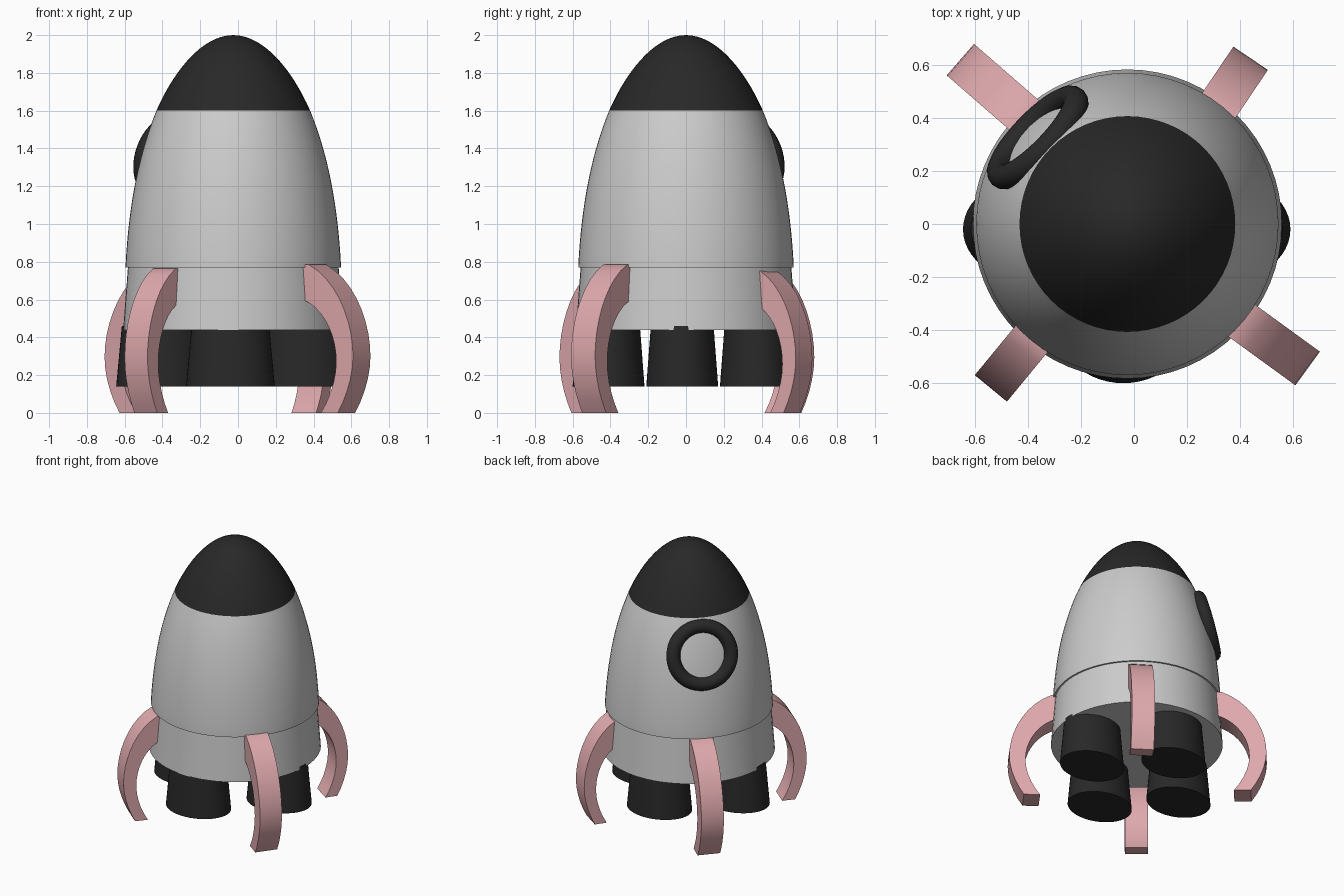
import bpy, bmesh, math
from mathutils import Vector, Matrix
from mathutils.geometry import interpolate_bezier

if "Cube" in bpy.data.objects:
    bpy.data.objects.remove(bpy.data.objects["Cube"])

AXIS = Vector((-0.025, 0, 0))


def material(name, rgb):
    m = bpy.data.materials.new(name)
    m.diffuse_color = (*rgb, 1)
    m.use_nodes = True
    m.node_tree.nodes["Principled BSDF"].inputs["Base Color"].default_value = m.diffuse_color
    return m


DARK = material("charcoal", (0.02, 0.021, 0.02))
PINK = material("dusty_pink", (0.74, 0.40, 0.42))


def finish(ob, name, mat=None, angle=35):
    ob.name = ob.data.name = name
    if mat:
        ob.data.materials.append(mat)
    bpy.ops.object.select_all(action='DESELECT')
    ob.select_set(True)
    bpy.context.view_layer.objects.active = ob
    bpy.ops.object.shade_smooth_by_angle(angle=math.radians(angle))
    return ob


def from_bmesh(bm, name, mat=None):
    bmesh.ops.recalc_face_normals(bm, faces=bm.faces)
    me = bpy.data.meshes.new(name)
    bm.to_mesh(me)
    bm.free()
    ob = bpy.data.objects.new(name, me)
    bpy.context.collection.objects.link(ob)
    return finish(ob, name, mat)


def lathe(name, profile, mat=None, steps=64):
    bm = bmesh.new()
    vs = [bm.verts.new(AXIS + Vector((r, 0, z))) for r, z in profile]
    es = [bm.edges.new(p) for p in zip(vs, vs[1:])]
    bmesh.ops.spin(bm, geom=vs + es, cent=AXIS, axis=(0, 0, 1),
                   angle=math.tau, steps=steps)
    bmesh.ops.remove_doubles(bm, verts=bm.verts, dist=0.0005)
    return from_bmesh(bm, name, mat)


def bezier(*pts, n=10):
    return [tuple(p) for p in interpolate_bezier(*[Vector(p) for p in pts], n)]


# Hull, nose cap and lower skirt
lathe("hull", [(0, 0.77), (0.57, 0.77)]
      + bezier((0.57, 0.785), (0.555, 1.07), (0.51, 1.35), (0.407, 1.60), n=16)
      + [(0, 1.60)])
lathe("nose_cap", [(0, 1.60)]
      + bezier((0.407, 1.60), (0.31, 1.82), (0.16, 2.0), (0, 2.0), n=16), DARK)
lathe("skirt", [(0, 0.78), (0.557, 0.78), (0.583, 0.44), (0, 0.44)])

# Four flared engines, wider in x than in y
engines = {"left": (-0.41, -0.02), "right": (0.355, -0.02),
           "front": (-0.04, -0.41), "back": (-0.04, 0.37)}
for side, (x, y) in engines.items():
    bpy.ops.mesh.primitive_cone_add(vertices=48, radius1=0.235, radius2=0.205,
                                    depth=0.32, location=(x, y, 0.30))
    ob = bpy.context.object
    ob.scale = (1, 0.81, 1)
    finish(ob, side + "_engine", DARK)

# Claw-shaped legs: side profile (distance inward from outermost point, height)
OUTER = ([(-0.36, 0.785)]
         + bezier((-0.29, 0.785), (-0.1, 0.7), (0, 0.48), (0, 0.3))
         + bezier((0, 0.3), (0, 0.2), (-0.04, 0.09), (-0.10, 0), n=6)[1:])
INNER = ([(-0.36, 0.60)]
         + bezier((-0.33, 0.60), (-0.2, 0.56), (-0.11, 0.42), (-0.11, 0.27))
         + bezier((-0.11, 0.27), (-0.11, 0.18), (-0.15, 0.08), (-0.21, 0), n=6)[1:])


def leg(name, tip, degrees, reach, top, width=0.157):
    frame = Matrix.Translation((*tip, 0)) @ Matrix.Rotation(math.radians(degrees), 4, 'Z')
    bm = bmesh.new()
    rings = []
    for o, i in zip(OUTER, INNER):
        rings.append([bm.verts.new(frame @ Vector((u * reach, w * width / 2, z * top / 0.785)))
                      for (u, z), w in ((o, -1), (o, 1), (i, 1), (i, -1))])
    for a, b in zip(rings, rings[1:]):
        for k in range(4):
            bm.faces.new((a[k], a[(k + 1) % 4], b[(k + 1) % 4], b[k]))
    bm.faces.new(rings[0])
    bm.faces.new(rings[-1])
    from_bmesh(bm, name, PINK)


leg("front_right_leg", (0.655, -0.545), -36, 1.0, 0.785)
leg("front_left_leg", (-0.54, -0.62), 230.5, 0.82, 0.765)
leg("back_right_leg", (0.44, 0.625), 56, 0.78, 0.75)
leg("back_left_leg", (-0.655, 0.62), 139, 1.05, 0.77)

# Round window frame, tilted to follow the hull
az = math.radians(136)
bpy.ops.mesh.primitive_torus_add(
    major_segments=48, minor_segments=14, major_radius=0.2, minor_radius=0.048,
    location=AXIS + Vector((0.47 * math.cos(az), 0.47 * math.sin(az), 1.35)),
    rotation=(0, math.radians(75), az))
finish(bpy.context.object, "window_frame", DARK)
